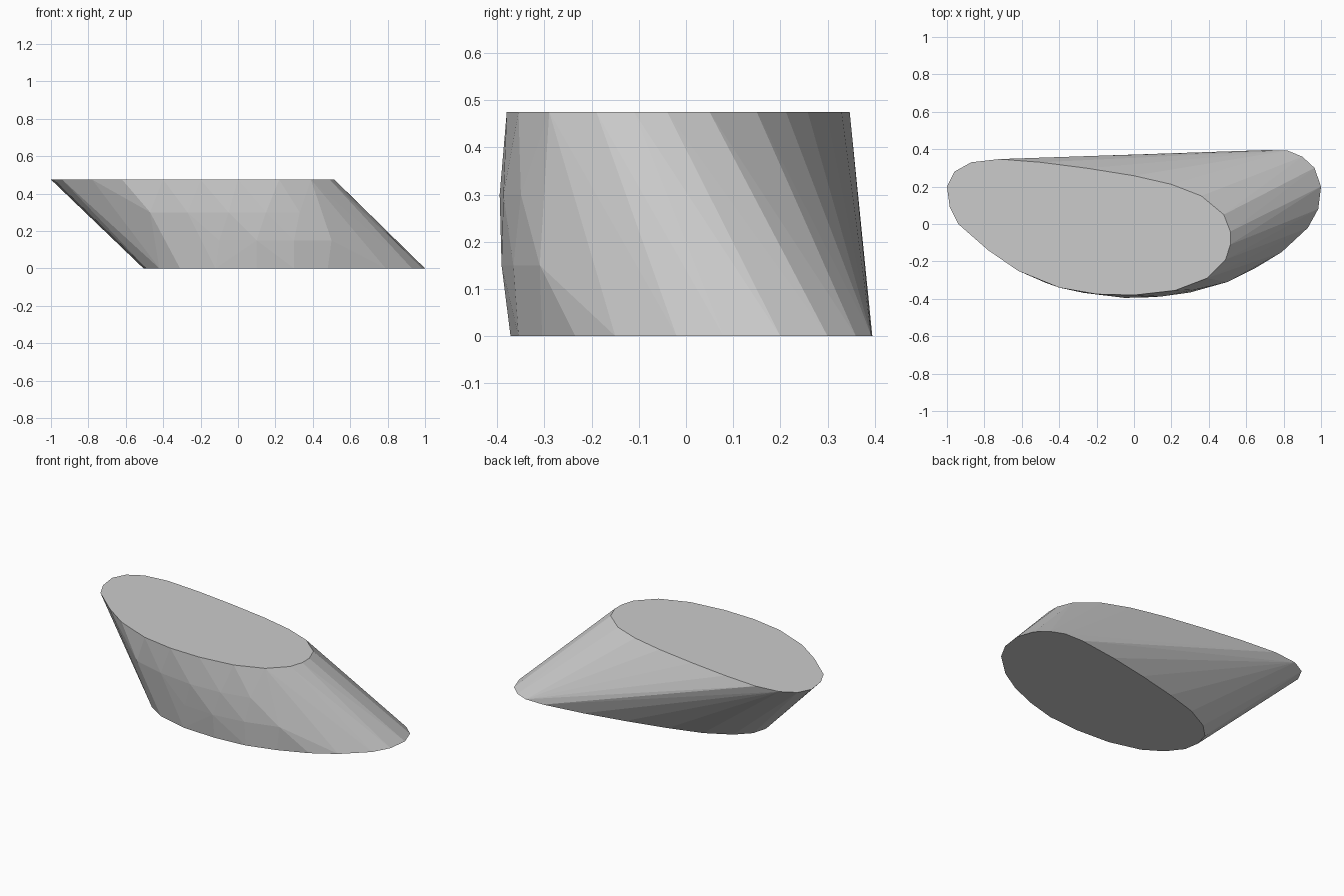
import bpy, bmesh

if "Cube" in bpy.data.objects:
    bpy.data.objects.remove(bpy.data.objects["Cube"])

H = 0.475

# Top outline, clockwise from the left tip
top = [(-1, .2), (-.96, .28), (-.87, .33), (-.72, .347), (-.5, .33), (-.25, .298),
       (0, .258), (.2, .212), (.36, .15), (.48, .05), (.515, -.04), (.515, -.11),
       (.49, -.19), (.39, -.29), (.22, -.355), (0, -.38), (-.2, -.375), (-.4, -.34),
       (-.62, -.25), (-.78, -.14), (-.94, 0), (-.985, .09)]

# Bottom outline, leaning the opposite way
bottom = [(1, .2), (.965, .3), (.9, .36), (.82, .393), (.7, .395), (.45, .36),
          (.2, .31), (-.05, .25), (-.25, .19), (-.4, .11), (-.48, .03), (-.505, -.06),
          (-.49, -.15), (-.42, -.24), (-.31, -.31), (-.12, -.36), (.1, -.372),
          (.3, -.355), (.48, -.305), (.65, -.235), (.79, -.15), (.93, -.02), (.985, .08)]

# Gentle bulge of the front wall between the two faces
bulge = {.15: [(-.3, -.335), (-.1, -.378), (.1, -.391), (.3, -.366), (.5, -.31)],
         .3: [(-.47, -.315), (-.27, -.368), (-.05, -.395), (.15, -.387), (.33, -.35)]}

# Skin everything with one convex hull, then merge the flat caps
bm = bmesh.new()
for z, ring in [(H, top), (0, bottom), *bulge.items()]:
    for x, y in ring:
        bm.verts.new((x, y, z))
hull = bmesh.ops.convex_hull(bm, input=bm.verts)
bmesh.ops.delete(bm, geom=[v for v in bm.verts if not v.link_faces], context='VERTS')
bmesh.ops.dissolve_limit(bm, angle_limit=.01, verts=bm.verts, edges=bm.edges)
bmesh.ops.recalc_face_normals(bm, faces=bm.faces)

mesh = bpy.data.meshes.new("slanted_block")
bm.to_mesh(mesh)
bm.free()
bpy.context.collection.objects.link(bpy.data.objects.new("slanted_block", mesh))
